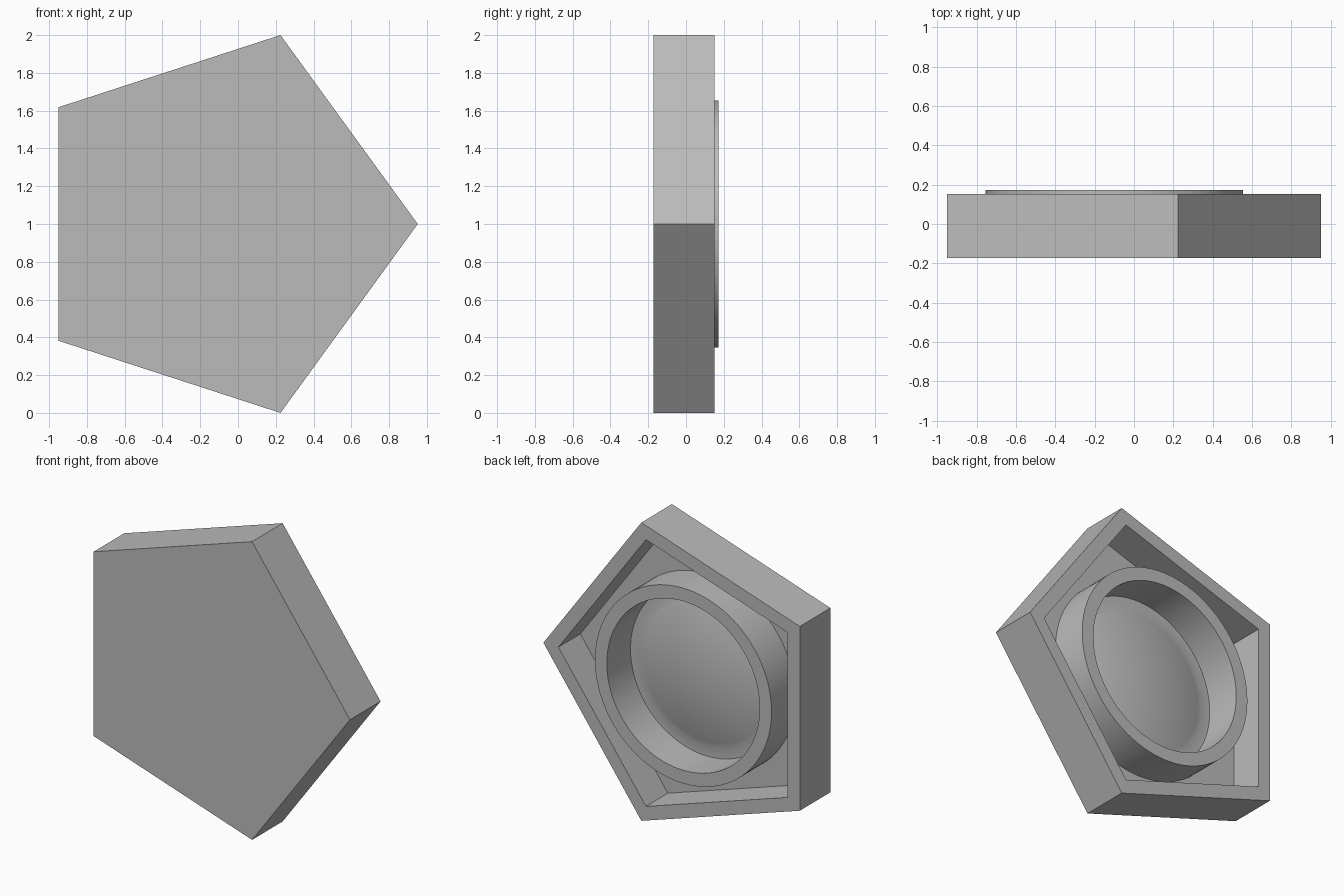
import bpy, bmesh
from math import cos, sin, pi, tau, radians

cube = bpy.data.objects.get("Cube")
if cube:
    bpy.data.objects.remove(cube)

CENTRE_X, CENTRE_Z = -0.10, 1.0
FRONT, FLOOR, BACK, RIM = -0.172, -0.08, 0.152, 0.172
OUTER_R = 1.0515
INNER_R = OUTER_R - 0.09 / cos(pi / 5)

grey = bpy.data.materials.new("plain_grey")
grey.use_nodes = True
grey.diffuse_color = (0.5, 0.5, 0.5, 1)
grey.node_tree.nodes["Principled BSDF"].inputs["Base Color"].default_value = (0.5, 0.5, 0.5, 1)


def revolve(name, profile, sides, closed=False, smooth=False):
    """Turn (radius, y) pairs about the y axis; open profiles get end caps."""
    bm = bmesh.new()
    rings = []
    for r, y in profile:
        rings.append([bm.verts.new((r * cos(tau * i / sides), y, r * sin(tau * i / sides)))
                      for i in range(sides)])
    pairs = list(zip(rings, rings[1:]))
    if closed:
        pairs.append((rings[-1], rings[0]))
    for a, b in pairs:
        for i in range(sides):
            j = (i + 1) % sides
            bm.faces.new((a[i], a[j], b[j], b[i]))
    if not closed:
        bm.faces.new(rings[0])
        bm.faces.new(rings[-1])
    bmesh.ops.recalc_face_normals(bm, faces=bm.faces)
    mesh = bpy.data.meshes.new(name)
    bm.to_mesh(mesh)
    bm.free()
    mesh.materials.append(grey)
    obj = bpy.data.objects.new(name, mesh)
    obj.location = (CENTRE_X, 0, CENTRE_Z)
    bpy.context.collection.objects.link(obj)
    if smooth:
        bpy.ops.object.select_all(action='DESELECT')
        obj.select_set(True)
        bpy.context.view_layer.objects.active = obj
        bpy.ops.object.shade_smooth_by_angle(angle=radians(30))
    return obj


# Five-sided tray, open at the back
revolve("pentagon_tray", [(OUTER_R, FRONT), (OUTER_R, BACK), (INNER_R, BACK), (INNER_R, FLOOR)], 5)

# Round collar standing on the tray floor
revolve("round_collar", [(0.655, FLOOR), (0.655, RIM), (0.567, RIM), (0.567, FLOOR)],
        96, closed=True, smooth=True)

# Shallow dome inside the collar, fading into the floor
DOME_R, DOME_H, STEPS = 0.50, 0.07, 14
dome = [(0.567, FLOOR - 0.01), (0.567, FLOOR + 0.001)]
for k in range(STEPS):
    t = 1 - k / STEPS
    dome.append((DOME_R * t, FLOOR + 0.001 + DOME_H * (1 - t * t)))
dome.append((0.004, FLOOR + 0.001 + DOME_H))
revolve("shallow_dome", dome, 96, smooth=True)
